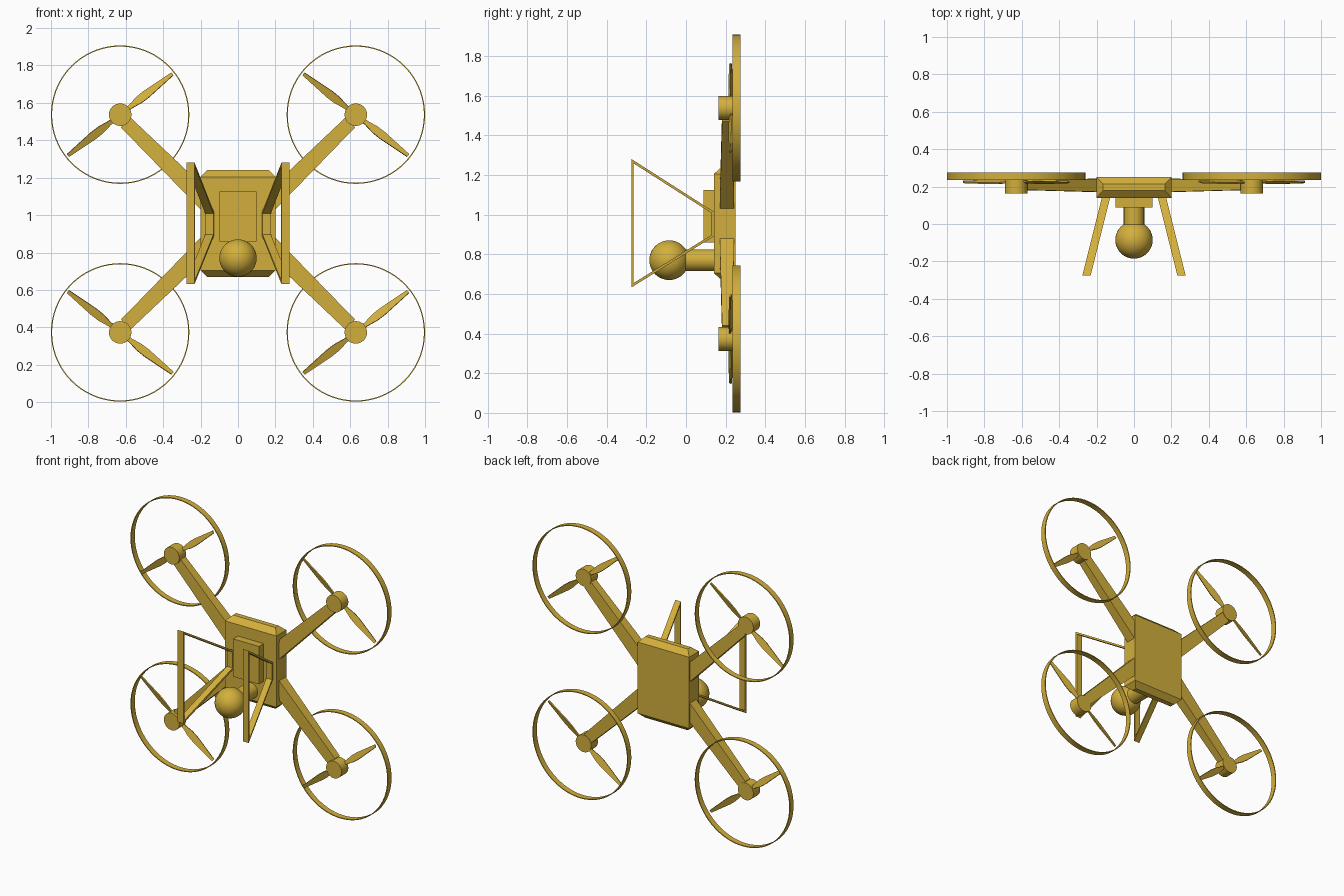
import bpy, bmesh, math
from mathutils import Vector, Matrix

cube = bpy.data.objects.get("Cube")
if cube:
    bpy.data.objects.remove(cube, do_unlink=True)

gold = bpy.data.materials.new("gold")
gold.use_nodes = True
colour = (0.65, 0.43, 0.045, 1)
gold.diffuse_color = colour
gold.node_tree.nodes["Principled BSDF"].inputs["Base Color"].default_value = colour

MID_Z = 0.955               # height of the drone's centre
ROTOR_X, ROTOR_Z = 0.63, 0.582   # rotor offsets from the centre


def finish(name, bm, smooth=False):
    """Turn a bmesh into a named gold object."""
    bmesh.ops.recalc_face_normals(bm, faces=bm.faces)
    mesh = bpy.data.meshes.new(name)
    bm.to_mesh(mesh)
    bm.free()
    mesh.materials.append(gold)
    obj = bpy.data.objects.new(name, mesh)
    bpy.context.collection.objects.link(obj)
    if smooth:
        bpy.ops.object.select_all(action='DESELECT')
        obj.select_set(True)
        bpy.context.view_layer.objects.active = obj
        bpy.ops.object.shade_smooth_by_angle(angle=math.radians(35))
    return obj


def loft(bm, rings, closed=False):
    """Skin a row of equal-sized point rings; cap the ends or join them up."""
    loops = [[bm.verts.new(p) for p in ring] for ring in rings]
    n = len(loops[0])
    pairs = list(zip(loops, loops[1:]))
    if closed:
        pairs.append((loops[-1], loops[0]))
    else:
        bm.faces.new(loops[0])
        bm.faces.new(loops[-1])
    for a, b in pairs:
        for i in range(n):
            j = (i + 1) % n
            bm.faces.new((a[i], a[j], b[j], b[i]))


def rect_z(hx, y0, y1, z):
    return [(-hx, y0, z), (hx, y0, z), (hx, y1, z), (-hx, y1, z)]


def cylinder(name, x, z, radius, y0, y1):
    """Cylinder lying along y."""
    bm = bmesh.new()
    place = Matrix.Translation((x, (y0 + y1) / 2, z)) @ Matrix.Rotation(math.pi / 2, 4, 'X')
    bmesh.ops.create_cone(bm, cap_ends=True, segments=40, radius1=radius,
                          radius2=radius, depth=y1 - y0, matrix=place)
    finish(name, bm, True)


# Body: a box with tapered ends
bm = bmesh.new()
loft(bm, [rect_z(0.165, 0.18, 0.215, 0.67), rect_z(0.2, 0.14, 0.25, 0.705),
          rect_z(0.2, 0.14, 0.25, 1.205), rect_z(0.165, 0.18, 0.215, 1.24)])
finish("body", bm)

# Battery plate on the front
bm = bmesh.new()
loft(bm, [rect_z(0.1, 0.088, 0.145, z) for z in (0.86, 1.125)])
finish("battery_plate", bm)

# Camera ball on its stalk
cylinder("camera_stalk", 0, 0.77, 0.055, -0.06, 0.15)
bm = bmesh.new()
bmesh.ops.create_uvsphere(bm, u_segments=40, v_segments=20, radius=0.1,
                          matrix=Matrix.Translation((0, -0.085, 0.77)))
finish("camera_ball", bm, True)


def arm(name, sx, sz):
    """Tapered beam from the body to the motor."""
    inner, outer = Vector((0.154, 0, 0.1)), Vector((0.6, 0, 0.54))
    along = (outer - inner).normalized()
    across = Vector((-along.z, 0, along.x))
    rings = []
    for centre, half, y0, y1 in ((inner, 0.05, 0.17, 0.243), (outer, 0.037, 0.182, 0.235)):
        ring = []
        for side, y in ((-half, y0), (half, y0), (half, y1), (-half, y1)):
            p = centre + across * side
            ring.append((sx * p.x, y, MID_Z + sz * p.z))
        rings.append(ring)
    bm = bmesh.new()
    loft(bm, rings)
    finish(name, bm)


def propeller(name, cx, cz, slope):
    """Two slim pitched blades with waisted roots."""
    bm = bmesh.new()
    angle = math.radians(38) * slope
    pitch = math.radians(20)
    stations = ((0.0, 0.012), (0.07, 0.012), (0.13, 0.022), (0.18, 0.023), (0.355, 0.009))
    for turn in (0, math.pi):
        d = Vector((math.cos(angle + turn), 0, math.sin(angle + turn)))
        w = Vector((-d.z, 0, d.x)) * math.cos(pitch) + Vector((0, math.sin(pitch), 0))
        t = d.cross(w) * 0.004
        rings = []
        for r, half in stations:
            c = Vector((cx, 0.225, cz)) + d * r
            rings.append([c - w * half - t, c + w * half - t, c + w * half + t, c - w * half + t])
        loft(bm, rings)
    finish(name, bm)


def guard(name, cx, cz):
    """Thin hoop around a propeller."""
    rings = []
    for i in range(72):
        a = math.tau * i / 72
        rings.append([(cx + r * math.cos(a), y, cz + r * math.sin(a))
                      for r, y in ((0.37, 0.235), (0.37, 0.275), (0.364, 0.275), (0.364, 0.235))])
    bm = bmesh.new()
    loft(bm, rings, closed=True)
    finish(name, bm, True)


# Four rotors with their arms
for side, sx in (("left", 1), ("right", -1)):
    for level, sz in (("upper", 1), ("lower", -1)):
        cx, cz = sx * ROTOR_X, MID_Z + sz * ROTOR_Z
        tag = f"{level}_{side}"
        arm("arm_" + tag, sx, sz)
        cylinder("motor_" + tag, cx, cz, 0.06, 0.163, 0.238)
        propeller("propeller_" + tag, cx, cz, -sx * sz)
        guard("guard_" + tag, cx, cz)

# Landing legs: flat strip bent into a trapezoid, splayed outwards
outer = ((0.14, 1.015), (-0.275, 1.28), (-0.275, 0.633), (0.14, 0.89))
inner = ((0.127, 1.008), (-0.264, 1.258), (-0.264, 0.655), (0.127, 0.897))
for side, sx in (("left", 1), ("right", -1)):
    rings = []
    for o, i in zip(outer, inner):
        ring = []
        for (y, z), half in ((o, -0.022), (o, 0.022), (i, 0.022), (i, -0.022)):
            ring.append((sx * (0.15 + (0.14 - y) * 0.25 + half), y, z))
        rings.append(ring)
    bm = bmesh.new()
    loft(bm, rings, closed=True)
    finish("landing_leg_" + side, bm)
